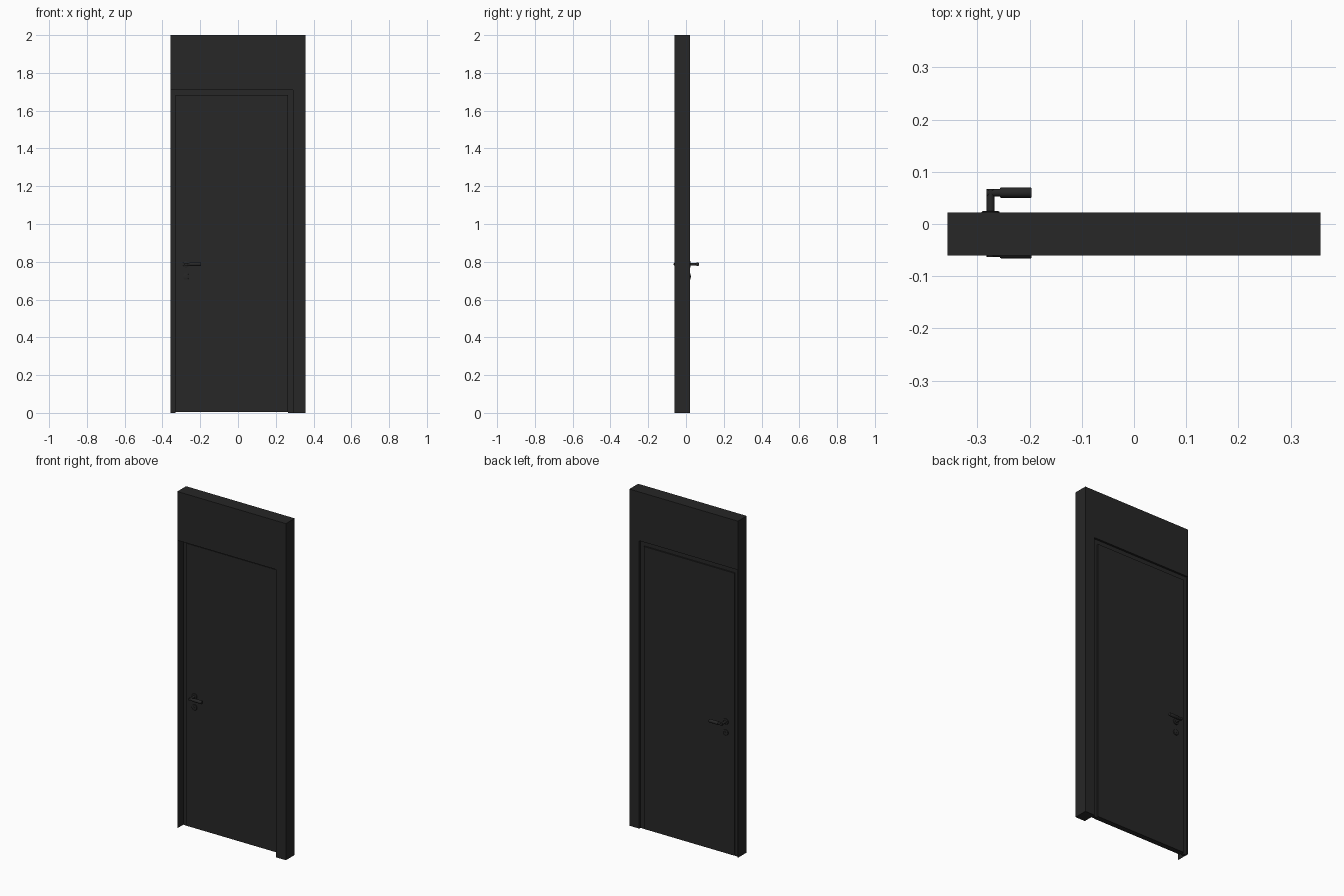
import bpy, bmesh, math
from mathutils import Vector

if "Cube" in bpy.data.objects:
    bpy.data.objects.remove(bpy.data.objects["Cube"])

dark = bpy.data.materials.new("dark_paint")
dark.diffuse_color = (0.02, 0.02, 0.02, 1)
dark.use_nodes = True
dark.node_tree.nodes["Principled BSDF"].inputs["Base Color"].default_value = dark.diffuse_color


def finish(name, bm, smooth=False):
    bmesh.ops.recalc_face_normals(bm, faces=bm.faces)
    mesh = bpy.data.meshes.new(name)
    bm.to_mesh(mesh)
    bm.free()
    mesh.materials.append(dark)
    ob = bpy.data.objects.new(name, mesh)
    bpy.context.collection.objects.link(ob)
    if smooth:
        bpy.ops.object.select_all(action='DESELECT')
        ob.select_set(True)
        bpy.context.view_layer.objects.active = ob
        bpy.ops.object.shade_smooth_by_angle(angle=math.radians(35))
    return ob


def slab(name, profile, y0, y1):
    """Extrude an x/z outline from y0 to y1."""
    bm = bmesh.new()
    face = bm.faces.new([bm.verts.new((x, y0, z)) for x, z in profile])
    ext = bmesh.ops.extrude_face_region(bm, geom=[face])["geom"]
    verts = [g for g in ext if isinstance(g, bmesh.types.BMVert)]
    bmesh.ops.translate(bm, verts=verts, vec=(0, y1 - y0, 0))
    return finish(name, bm)


def rod(name, start, end, radius, bevel=0.0):
    """Round bar between two points, with optionally rounded rims."""
    a, b = Vector(start), Vector(end)
    bm = bmesh.new()
    bmesh.ops.create_cone(bm, cap_ends=True, segments=24, radius1=radius,
                          radius2=radius, depth=(b - a).length)
    if bevel:
        rims = [e for e in bm.edges
                if abs(e.verts[0].co.z - e.verts[1].co.z) < 1e-6]
        bmesh.ops.bevel(bm, geom=rims, offset=bevel, segments=2,
                        profile=0.5, affect='EDGES')
    bm.transform(Vector((0, 0, 1)).rotation_difference(b - a).to_matrix().to_4x4())
    bmesh.ops.translate(bm, verts=bm.verts, vec=(a + b) / 2)
    return finish(name, bm, True)


def arch(x0, x1, top, left, right, head):
    """Outline of a doorway surround: left leg, head, right leg."""
    return [(x0, 0), (x0, top), (x1, top), (x1, 0),
            (x1 - right, 0), (x1 - right, top - head),
            (x0 + left, top - head), (x0 + left, 0)]


# Wall surround: deep header, wide hinge side, very thin latch side
slab("wall_surround", arch(-0.357, 0.357, 2.0, 0.0015, 0.065, 0.29), -0.06, 0.022)
# Recessed door frame
slab("door_frame", arch(-0.3555, 0.292, 1.71, 0.0255, 0.027, 0.028), -0.006, 0.010)
# Door leaf
slab("door_leaf", [(-0.33, 0.004), (0.265, 0.004), (0.265, 1.682), (-0.33, 1.682)],
     -0.014, 0.018)

# Handle sets on both faces, mirrored about the middle of the leaf
MID, HX, HZ = 0.002, -0.275, 0.787
for side, s in (("back", 1), ("front", -1)):
    def y(d):
        return MID + s * d

    rod(side + "_handle_rose", (HX, y(0.012), HZ), (HX, y(0.0225), HZ), 0.017, 0.0015)
    rod(side + "_key_rose", (HX, y(0.012), 0.722), (HX, y(0.0225), 0.722), 0.017, 0.0015)
    rod(side + "_key_cylinder", (HX, y(0.02), 0.722), (HX, y(0.0235), 0.722), 0.006)
    rod(side + "_handle_stem", (HX, y(0.02), HZ), (HX, y(0.0655), HZ), 0.0075)
    rod(side + "_handle_neck", (HX - 0.0075, y(0.058), HZ), (-0.255, y(0.058), HZ), 0.0075)
    rod(side + "_handle_grip", (-0.257, y(0.058), HZ), (-0.196, y(0.058), HZ), 0.0098, 0.002)
